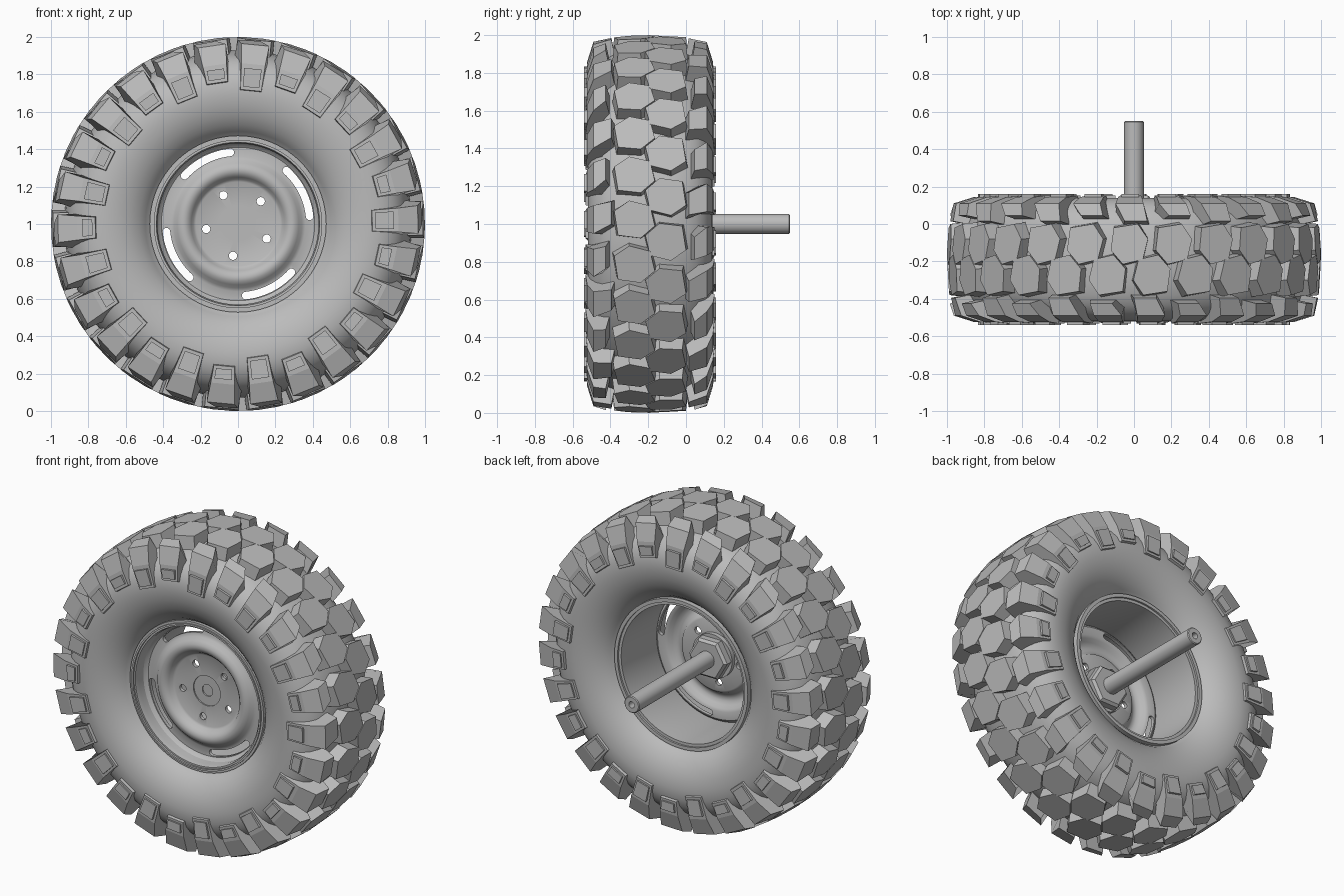
import bpy, bmesh
from math import sin, cos, pi, radians
from mathutils import Vector

cube = bpy.data.objects.get("Cube")
if cube:
    bpy.data.objects.remove(cube, do_unlink=True)

MID = -0.19            # middle plane of the tyre
COUNT = 26             # tread blocks per row
PITCH = 2 * pi / COUNT

grey = bpy.data.materials.new("plain grey")
grey.use_nodes = True
grey.diffuse_color = (0.5, 0.5, 0.5, 1)
bsdf = next(n for n in grey.node_tree.nodes if n.type == 'BSDF_PRINCIPLED')
bsdf.inputs["Base Color"].default_value = (0.5, 0.5, 0.5, 1)
bsdf.inputs["Roughness"].default_value = 0.7


def polar(radius, angle, y):
    """Point around the wheel axis, angle counted from +x towards +z."""
    return Vector((radius * cos(angle), y, 1 + radius * sin(angle)))


def finish(name, bm):
    bmesh.ops.remove_doubles(bm, verts=bm.verts, dist=0.0001)
    bmesh.ops.recalc_face_normals(bm, faces=bm.faces)
    mesh = bpy.data.meshes.new(name)
    bm.to_mesh(mesh)
    bm.free()
    mesh.materials.append(grey)
    obj = bpy.data.objects.new(name, mesh)
    bpy.context.collection.objects.link(obj)
    return obj


def activate(obj):
    bpy.ops.object.select_all(action='DESELECT')
    obj.select_set(True)
    bpy.context.view_layer.objects.active = obj


def smooth(obj, angle=32):
    activate(obj)
    bpy.ops.object.shade_smooth_by_angle(angle=radians(angle))


def loft(bm, rings):
    """Skin a list of equal point rings and cap both ends."""
    loops = [[bm.verts.new(p) for p in ring] for ring in rings]
    n = len(loops[0])
    for a, b in zip(loops, loops[1:]):
        for i in range(n):
            j = (i + 1) % n
            bm.faces.new((a[i], a[j], b[j], b[i]))
    bm.faces.new(loops[0])
    bm.faces.new(loops[-1])


def lathe(name, profile, segments=96):
    """Spin a closed (radius, y) outline around the axle."""
    bm = bmesh.new()
    rings = [[bm.verts.new(polar(r, 2 * pi * s / segments, y)) for r, y in profile]
             for s in range(segments)]
    n = len(profile)
    for s in range(segments):
        a, b = rings[s], rings[(s + 1) % segments]
        for i in range(n):
            j = (i + 1) % n
            bm.faces.new((a[i], a[j], b[j], b[i]))
    obj = finish(name, bm)
    smooth(obj)
    return obj


# Tyre carcass: half outline mirrored about the middle plane
half = [(0.44, 0.19), (0.475, 0.21), (0.495, 0.24), (0.53, 0.272), (0.575, 0.3), (0.63, 0.32),
        (0.69, 0.33), (0.75, 0.328), (0.80, 0.313), (0.845, 0.285), (0.88, 0.245),
        (0.905, 0.19), (0.92, 0.12), (0.928, 0.05)]
lathe("tyre_carcass", [(r, MID - v) for r, v in half] + [(r, MID + v) for r, v in reversed(half)], 128)


# Centre tread: two interlocking rows of angular blocks
def crown(v):
    return 1.0 - 0.3 * v * v

outline = [(-0.085, -0.17), (0.045, -0.19), (0.1, -0.11), (0.072, 0.0), (-0.035, 0.025), (-0.1, -0.05)]
bm = bmesh.new()
for side in (1, -1):
    for k in range(COUNT):
        mid = radians(84.5) + (k + 0.5 * (side < 0)) * PITCH
        rings = []
        for grow, drop in ((1.1, 0.1), (1.0, 0.0)):
            rings.append([polar(crown(v) - drop, mid + side * u * grow,
                                MID + side * (-0.08 + (v + 0.08) * grow)) for u, v in outline])
        loft(bm, rings)
finish("centre_tread_blocks", bm)

# Shoulder lugs wrapping from the tread onto the sidewall, with raised pads
lugs, pads = bmesh.new(), bmesh.new()
for side in (-1, 1):
    for k in range(COUNT):
        mid = radians(84.5) + (k + 0.5 * (side > 0)) * PITCH
        long = k % 2 == 0
        top, foot = (0.205, 0.72) if long else (0.235, 0.765)
        # each row: sideways offset, radius, half width, skew
        section = [(top, 0.985, 0.06, 0.035), (0.30, 0.965, 0.075, 0.0), (0.333, 0.86, 0.064, 0.0),
                   (0.342, foot, 0.056, 0.0), (0.30, foot - 0.01, 0.06, 0.0),
                   (0.24, 0.84, 0.075, 0.0), (top - 0.02, 0.89, 0.07, 0.035)]
        loft(lugs, [[polar(r, mid + (end * w - side * skew) / r, MID + side * v)
                     for v, r, w, skew in section] for end in (-1, 1)])
        loft(pads, [[polar(r, mid + u / r, MID + side * v) for r, u in
                     ((foot + 0.015, -0.043), (foot + 0.015, 0.043), (0.835, 0.047), (0.835, -0.047))]
                    for v in (0.33, 0.35)])
finish("shoulder_lugs", lugs)
finish("lug_pads", pads)

# Rim barrel with stepped lips, open at the rear
FRONT, BACK = -0.425, 0.05
lathe("rim_barrel", [
    (0.43, FRONT + 0.04), (0.437, FRONT + 0.012), (0.447, FRONT + 0.012), (0.447, FRONT),
    (0.458, FRONT), (0.458, FRONT + 0.008), (0.472, FRONT + 0.008), (0.472, FRONT + 0.04),
    (0.45, FRONT + 0.05), (0.45, BACK - 0.04), (0.472, BACK - 0.03), (0.472, BACK),
    (0.45, BACK), (0.45, BACK - 0.012), (0.432, BACK - 0.012)])

# Pressed wheel disc: flat centre, rounded ridge and slotted outer band
face = [(0.095, -0.315), (0.225, -0.315), (0.238, -0.322), (0.25, -0.342), (0.265, -0.357),
        (0.285, -0.365), (0.305, -0.362), (0.325, -0.349), (0.342, -0.33), (0.36, -0.321),
        (0.41, -0.321), (0.425, -0.332), (0.44, -0.36)]
disc = lathe("wheel_disc", face + [(r, y + 0.022) for r, y in reversed(face)])

# Cutter for four curved slots and five bolt holes
bm = bmesh.new()
for q in range(4):
    c, span, w = radians(27 + 90 * q), radians(21), 0.02
    shape = []
    for end, sweep in ((1, 1), (-1, -1)):
        arc = [c - end * span + end * 2 * span * i / 12 for i in range(13)]
        shape += [((0.385 + end * w) * cos(a), (0.385 + end * w) * sin(a)) for a in arc]
        tip = c + end * span
        for i in range(1, 6):
            t = tip + (0 if end > 0 else pi) + pi * i / 6
            shape.append((0.385 * cos(tip) + w * cos(t), 0.385 * sin(tip) + w * sin(t)))
    loft(bm, [[Vector((x, y, 1 + z)) for x, z in shape] for y in (-0.45, -0.2)])
for q in range(5):
    hub = polar(0.172, radians(117 + 72 * q), 0)
    loft(bm, [[hub + Vector((0.022 * cos(i * pi / 12), y, 0.022 * sin(i * pi / 12)))
               for i in range(24)] for y in (-0.45, -0.2)])
cutter = finish("slot_cutter", bm)
cutter.hide_render = True
activate(disc)
cut = disc.modifiers.new("slots", 'BOOLEAN')
cut.operation, cut.solver, cut.object = 'DIFFERENCE', 'EXACT', cutter
bpy.ops.object.modifier_apply(modifier=cut.name)
bpy.data.objects.remove(cutter, do_unlink=True)
smooth(disc)

# Hub centre with a small bore, rear washer and hexagonal nut
lathe("hub_centre", [(0.0, -0.28), (0.037, -0.28), (0.037, -0.308), (0.096, -0.308),
                     (0.096, -0.27), (0.0, -0.27)], 48)
lathe("hub_washer", [(0.0, -0.30), (0.14, -0.30), (0.14, -0.265), (0.0, -0.265)], 64)
nut = lathe("hex_nut", [(0.0, -0.28), (0.135, -0.28), (0.135, -0.225), (0.118, -0.21), (0.0, -0.21)], 6)

# Axle shaft with a drilled end
lathe("axle_shaft", [(0.0, -0.27), (0.053, -0.27), (0.053, 0.545), (0.048, 0.55),
                     (0.02, 0.55), (0.02, 0.48), (0.0, 0.48)], 40)
